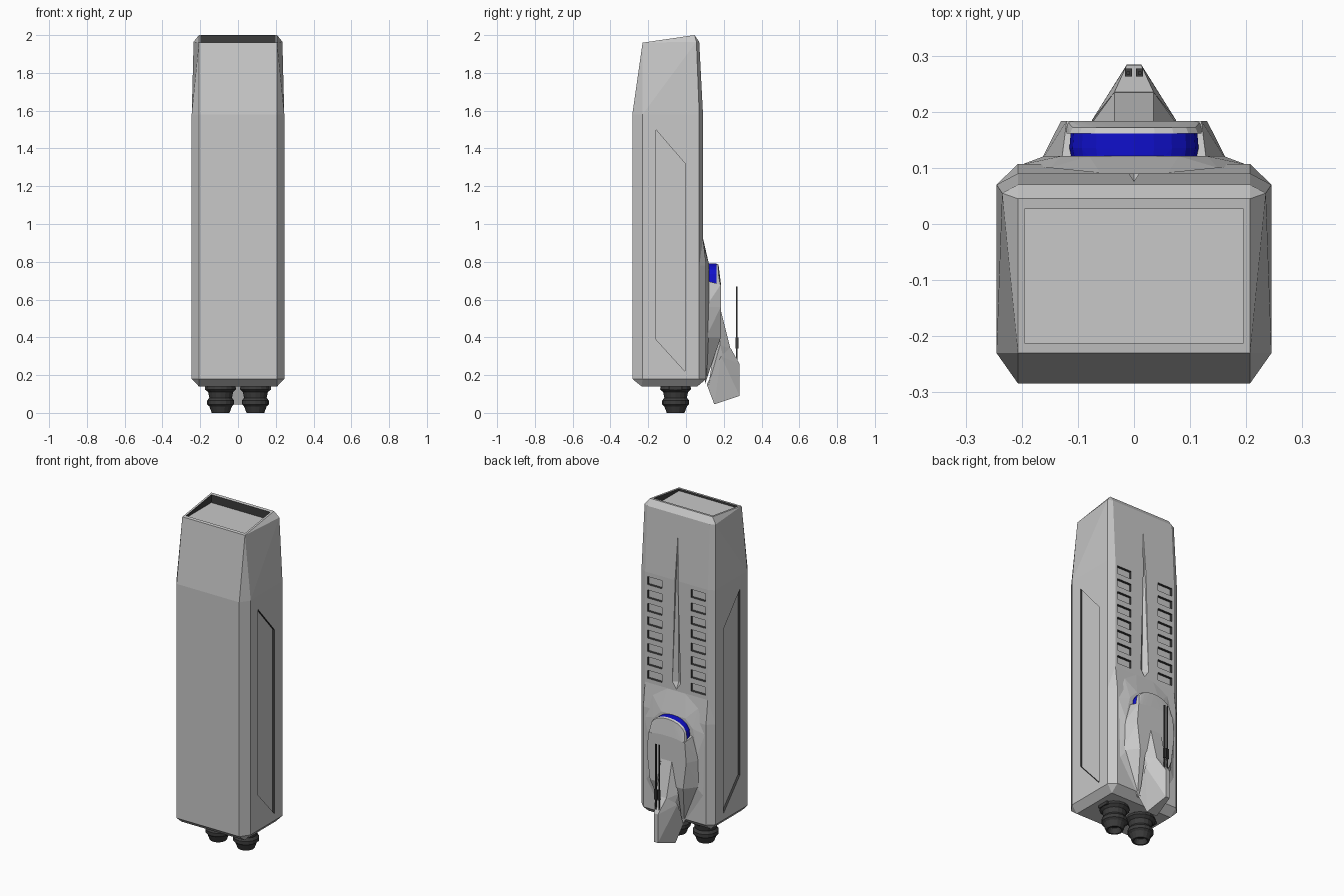
import bpy, bmesh, math
from mathutils import Vector

old = bpy.data.objects.get("Cube")
if old:
    bpy.data.objects.remove(old, do_unlink=True)


def material(name, r, g, b):
    m = bpy.data.materials.new(name)
    m.use_nodes = True
    m.diffuse_color = (r, g, b, 1)
    m.node_tree.nodes["Principled BSDF"].inputs["Base Color"].default_value = (r, g, b, 1)
    return m


GREY = material("hull grey", 0.58, 0.58, 0.58)
DARK = material("dark metal", 0.045, 0.045, 0.045)
BLUE = material("glowing blue", 0.005, 0.005, 0.6)


def both(points):
    """Mirror points across x."""
    return [(s * x, y, z) for x, y, z in points for s in (1, -1)]


def add_hull(bm, points, axis=None):
    """Convex solid; with an axis, faces not across that axis turn dark."""
    part = bmesh.new()
    for p in points:
        part.verts.new(p)
    bmesh.ops.remove_doubles(part, verts=part.verts, dist=1e-5)
    res = bmesh.ops.convex_hull(part, input=part.verts)
    junk = {v for v in res["geom_interior"] + res["geom_unused"] if isinstance(v, bmesh.types.BMVert)}
    bmesh.ops.delete(part, geom=list(junk), context='VERTS')
    bmesh.ops.dissolve_limit(part, angle_limit=0.01, verts=part.verts, edges=part.edges)
    bmesh.ops.recalc_face_normals(part, faces=part.faces)
    for f in part.faces:
        f.normal_update()
        if axis and abs(f.normal.dot(Vector(axis))) < 0.5:
            f.material_index = 1
    tmp = bpy.data.meshes.new("part")
    part.to_mesh(tmp)
    part.free()
    bm.from_mesh(tmp)
    bpy.data.meshes.remove(tmp)


def finish(name, bm, *mats):
    me = bpy.data.meshes.new(name)
    bm.to_mesh(me)
    bm.free()
    for m in mats:
        me.materials.append(m)
    ob = bpy.data.objects.new(name, me)
    bpy.context.collection.objects.link(ob)
    return ob


def solid(name, points, mat=GREY):
    bm = bmesh.new()
    add_hull(bm, points)
    return finish(name, bm, mat)


def box(x0, x1, y0, y1, z0, z1):
    return [(x, y, z) for x in (x0, x1) for y in (y0, y1) for z in (z0, z1)]


# Main tower: chamfered section, tapered crown and bevelled foot
section = [(0.207, -0.284), (0.245, -0.23), (0.245, 0.07), (0.207, 0.09)]
points = [(x, y, z) for z in (0.18, 1.58) for x, y in section]
points += [(0.207, -0.235, 0.14), (0.207, 0.06, 0.14),
           (0.207, -0.23, 1.96), (0.235, 0.055, 1.965),
           (0.207, 0.07, 1.965), (0.207, 0.045, 2.0)]
tower = solid("tower_body", both(points))
tower.data.materials.append(DARK)

# Recesses: roof tray, side panels, vents and the tapered back groove
bm = bmesh.new()
add_hull(bm, box(-0.195, 0.195, -0.212, 0.027, 1.95, 2.1), (0, 0, 1))
for s in (1, -1):
    panel = [(-0.16, 1.5), (-0.005, 1.32), (-0.005, 0.22), (-0.16, 0.39)]
    add_hull(bm, [(s * x, y, z) for x in (0.232, 0.27) for y, z in panel], (1, 0, 0))
    for i in range(8):
        z = 1.53 - 0.08 * i
        add_hull(bm, box(s * 0.095, s * 0.193, 0.074, 0.12, z - 0.024, z + 0.024), (0, 1, 0))
add_hull(bm, both([(0, 0.076, 1.85), (0, 0.12, 1.85), (0.03, 0.12, 0.97),
                   (0.027, 0.09, 0.97), (0, 0.068, 0.97), (0, 0.09, 0.93), (0, 0.12, 0.92)]))
cutter = finish("recess_cutter", bm, GREY, DARK)
cutter.hide_render = True
mod = tower.modifiers.new("recesses", 'BOOLEAN')
mod.operation = 'DIFFERENCE'
mod.solver = 'EXACT'
mod.material_mode = 'TRANSFER'
mod.object = cutter
bpy.context.view_layer.objects.active = tower
bpy.ops.object.modifier_apply(modifier=mod.name)
bpy.data.objects.remove(cutter, do_unlink=True)

# Thickened lower back and the hood around the pod
solid("lower_back_plate", both([(0.207, 0.089, 0.93), (0.207, 0.107, 0.78), (0.207, 0.107, 0.18),
                                (0.207, 0.06, 0.14), (0.2, 0.05, 0.93), (0.245, 0.07, 0.78),
                                (0.245, 0.07, 0.18)]))
solid("pod_hood", both([(0.06, 0.091, 0.92), (0.15, 0.1, 0.86), (0.2, 0.106, 0.72),
                        (0.19, 0.106, 0.35), (0.08, 0.121, 0.79), (0.13, 0.121, 0.74),
                        (0.16, 0.121, 0.6), (0.15, 0.121, 0.4), (0.06, 0.108, 0.16)]))


def arch(radius, rise, base, y, low):
    """Half-round outline standing on a straight lower part."""
    top = [(radius * math.cos(a), y, base + rise * math.sin(a) ** 0.8)
           for a in [math.pi * i / 10 for i in range(11)]]
    return top + [(radius, y, low), (-radius, y, low)]


# Pod: blue neck, arched lid and faceted shell
solid("blue_neck", arch(0.107, 0.09, 0.7, 0.1, 0.6) + arch(0.115, 0.09, 0.7, 0.135, 0.6)
      + arch(0.113, 0.09, 0.7, 0.161, 0.6), BLUE)
solid("pod_lid", arch(0.12, 0.09, 0.7, 0.161, 0.55) + arch(0.115, 0.085, 0.7, 0.172, 0.55)
      + arch(0.12, 0.03, 0.66, 0.184, 0.55))
solid("pod_shell", both([(0.13, 0.105, 0.7), (0.17, 0.105, 0.56), (0.17, 0.105, 0.4),
                         (0.06, 0.1, 0.15), (0.12, 0.184, 0.68), (0.13, 0.184, 0.56),
                         (0.11, 0.184, 0.4)]))

# Keel: upper wedge and projecting lower blade
solid("keel_upper", both([(0.035, 0.18, 0.56), (0.075, 0.18, 0.36), (0.035, 0.235, 0.34),
                          (0.03, 0.24, 0.15), (0.06, 0.12, 0.15)]))
solid("keel_blade", both([(0.035, 0.235, 0.345), (0.013, 0.283, 0.26), (0.013, 0.284, 0.09),
                          (0.035, 0.15, 0.045), (0.06, 0.11, 0.15), (0.075, 0.185, 0.3)]))

for s, side in ((1, "left"), (-1, "right")):
    # Twin aerials on the keel
    x = s * 0.01
    bm = bmesh.new()
    add_hull(bm, box(x - 0.003, x + 0.003, 0.266, 0.272, 0.25, 0.67))
    add_hull(bm, box(x - 0.006, x + 0.006, 0.263, 0.277, 0.34, 0.4))
    finish(side + "_aerial", bm, DARK)

    # Lathed thruster under the foot
    profile = [(0.078, 0.145), (0.082, 0.125), (0.066, 0.11), (0.06, 0.08), (0.071, 0.065),
               (0.071, 0.045), (0.06, 0.035), (0.047, 0.0), (0.038, 0.0), (0.028, 0.03), (0, 0.03)]
    bm = bmesh.new()
    verts = [bm.verts.new((r, 0, z)) for r, z in profile]
    edges = [bm.edges.new(pair) for pair in zip(verts, verts[1:])]
    bmesh.ops.spin(bm, geom=verts + edges, axis=(0, 0, 1), cent=(0, 0, 0),
                   steps=16, angle=math.tau, use_duplicate=False)
    bmesh.ops.remove_doubles(bm, verts=bm.verts, dist=1e-4)
    bmesh.ops.recalc_face_normals(bm, faces=bm.faces)
    bmesh.ops.translate(bm, verts=bm.verts, vec=(s * 0.092, -0.055, 0))
    finish(side + "_thruster", bm, DARK)
    solid(side + "_thruster_mount", box(s * 0.02, s * 0.175, -0.09, -0.02, 0.122, 0.145), DARK)
